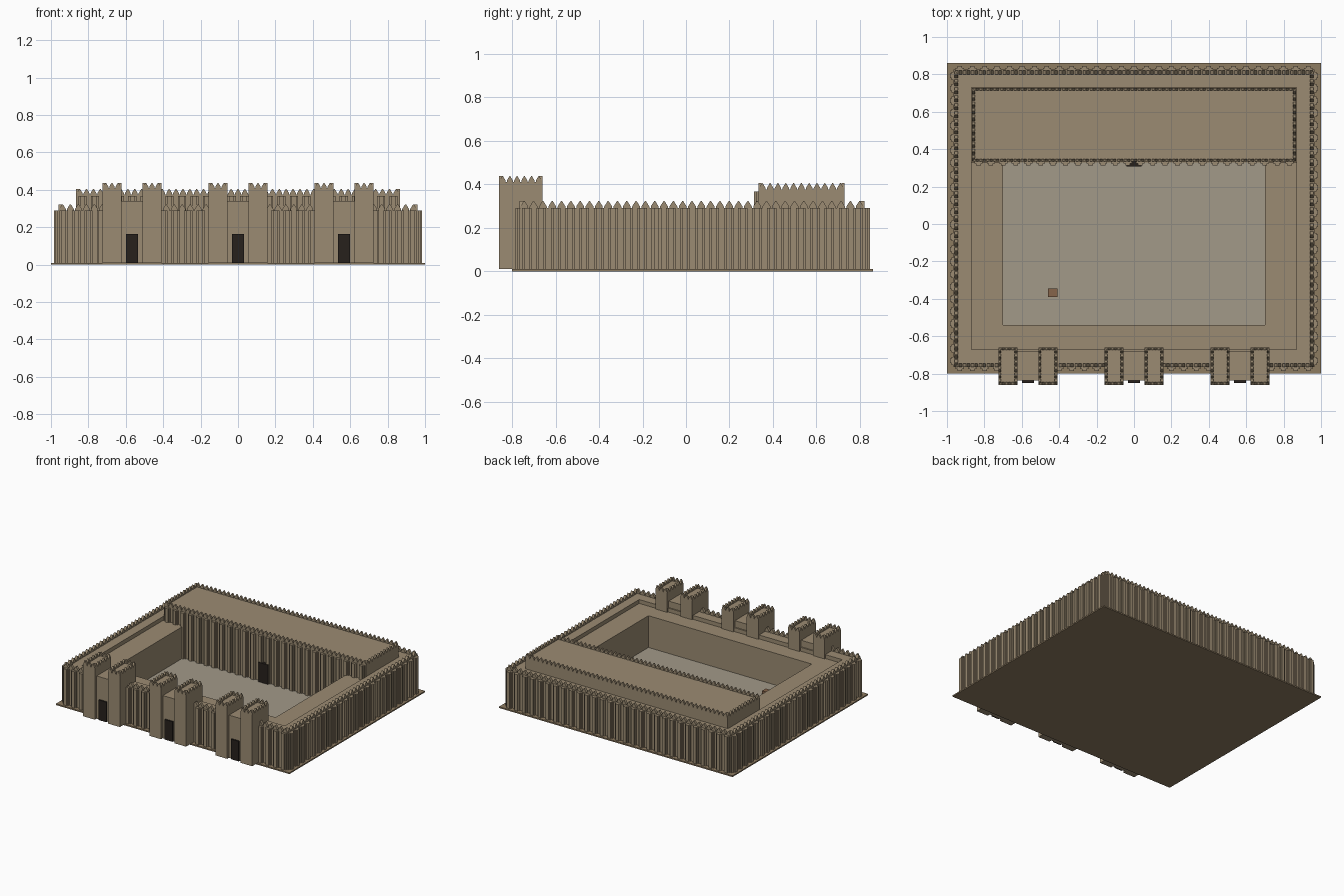
import bpy, bmesh
from mathutils import Vector

if "Cube" in bpy.data.objects:
    bpy.data.objects.remove(bpy.data.objects["Cube"])


def material(name, rgb):
    m = bpy.data.materials.new(name)
    m.diffuse_color = (*rgb, 1)
    m.use_nodes = True
    m.node_tree.nodes["Principled BSDF"].inputs["Base Color"].default_value = m.diffuse_color
    return m


BRICK = material("mud_brick", (0.33, 0.26, 0.17))
EARTH = material("earth", (0.27, 0.20, 0.12))
PAVING = material("paving", (0.36, 0.32, 0.25))
DARK = material("dark_opening", (0.02, 0.015, 0.012))
CLAY = material("clay", (0.24, 0.13, 0.07))
Z0 = 0.01


def box(bm, x0, x1, y0, y1, z0, z1):
    v = bmesh.ops.create_cube(bm, size=1)["verts"]
    bmesh.ops.scale(bm, vec=(x1 - x0, y1 - y0, z1 - z0), verts=v)
    bmesh.ops.translate(bm, vec=((x0 + x1) / 2, (y0 + y1) / 2, (z0 + z1) / 2), verts=v)


def finish(bm, name, mat):
    bmesh.ops.recalc_face_normals(bm, faces=bm.faces)
    me = bpy.data.meshes.new(name)
    bm.to_mesh(me)
    bm.free()
    me.materials.append(mat)
    ob = bpy.data.objects.new(name, me)
    bpy.context.collection.objects.link(ob)
    return ob


def boxes(name, mat, *dims):
    bm = bmesh.new()
    for d in dims:
        box(bm, *d)
    return finish(bm, name, mat)


def sides(x0, x1, y0, y1):
    """Corner, direction, outward normal and length of each side of a rectangle."""
    X, Y = Vector((1, 0, 0)), Vector((0, 1, 0))
    return [(Vector((x0, y0, 0)), X, -Y, x1 - x0), (Vector((x1, y0, 0)), Y, X, y1 - y0),
            (Vector((x1, y1, 0)), -X, Y, x1 - x0), (Vector((x0, y1, 0)), -Y, -X, y1 - y0)]


def merlons(bm, rect, z, h, step, t):
    """Pointed merlons standing just inside the edge of a rectangle."""
    for start, d, n, length in sides(*rect):
        count = round(length / step)
        s = length / count
        w = 0.42 * s
        for i in range(count):
            c = start + d * (s * (i + 0.5))
            profile = [(-w, -0.002), (w, -0.002), (w, 0.25 * h), (0.12 * w, h), (-0.12 * w, h), (-w, 0.25 * h)]
            vs = [bm.verts.new(c + d * a + Vector((0, 0, z + b))) for a, b in profile]
            f = bm.faces.new(vs)
            ext = bmesh.ops.extrude_face_region(bm, geom=[f], use_keep_orig=True)
            moved = [g for g in ext["geom"] if isinstance(g, bmesh.types.BMVert)]
            bmesh.ops.translate(bm, vec=-n * t, verts=moved)


def pilasters(bm, side, z1, step):
    """Two-stepped niche facade: a wide shallow pier with a narrower one on it."""
    start, d, n, length = side
    count = round(length / step)
    s = length / count
    for i in range(count):
        c = start + d * (s * (i + 0.5))
        for half, depth in ((0.33 * s, 0.010), (0.19 * s, 0.020)):
            a, b = c - d * half - n * 0.005, c + d * half + n * depth
            box(bm, min(a.x, b.x), max(a.x, b.x), min(a.y, b.y), max(a.y, b.y), Z0, z1)


# Ground slab, courtyard paving and altar
boxes("base_slab", EARTH, (-1, 1, -0.80, 0.86, 0, Z0))
boxes("courtyard_paving", PAVING, (-0.70, 0.70, -0.54, 0.33, 0.005, 0.014))
boxes("courtyard_altar", CLAY, (-0.46, -0.41, -0.39, -0.345, Z0, 0.05))

# Enclosure wall with stepped pilasters and battlements
WALL = (-0.965, 0.965, -0.765, 0.825)
boxes("enclosure_wall", BRICK,
      (-0.965, 0.965, -0.765, -0.67, Z0, 0.29), (-0.965, 0.965, 0.73, 0.825, Z0, 0.29),
      (-0.965, -0.87, -0.67, 0.73, Z0, 0.29), (0.87, 0.965, -0.67, 0.73, Z0, 0.29))
bm = bmesh.new()
for side in sides(*WALL):
    pilasters(bm, side, 0.29, 0.067)
finish(bm, "wall_pilasters", BRICK)
bm = bmesh.new()
merlons(bm, (-0.96, 0.96, -0.765, 0.82), 0.29, 0.033, 0.043, 0.02)
finish(bm, "wall_battlements", BRICK)

# Lower roofed ranges around three sides of the courtyard
boxes("courtyard_ranges", BRICK,
      (-0.87, 0.87, -0.67, -0.54, Z0, 0.26),
      (-0.87, -0.70, -0.54, 0.33, Z0, 0.26), (0.70, 0.87, -0.54, 0.33, Z0, 0.26))

# Tall rear hall with a niched courtyard front
HALL = (-0.865, 0.865, 0.333, 0.728)
boxes("rear_hall", BRICK, (*HALL, Z0, 0.375))
bm = bmesh.new()
pilasters(bm, sides(*HALL)[0], 0.368, 0.067)
finish(bm, "hall_pilasters", BRICK)
bm = bmesh.new()
merlons(bm, HALL, 0.375, 0.03, 0.037, 0.014)
finish(bm, "hall_battlements", BRICK)
boxes("hall_door", DARK, (-0.04, 0.04, 0.308, 0.335, Z0, 0.165))

# Three twin-towered gates
for label, gx in (("left", -0.567), ("centre", 0), ("right", 0.567)):
    bm = bmesh.new()
    for s in (-1, 1):
        cx = gx + s * 0.107
        rect = (cx - 0.05, cx + 0.05, -0.86, -0.66)
        box(bm, *rect, Z0, 0.41)
        merlons(bm, rect, 0.41, 0.028, 0.033, 0.014)
    finish(bm, label + "_gate_towers", BRICK)
    boxes(label + "_gate_wall", BRICK, (gx - 0.06, gx + 0.06, -0.838, -0.68, Z0, 0.34))
    boxes(label + "_gate_door", DARK, (gx - 0.033, gx + 0.033, -0.849, -0.83, Z0, 0.165))
